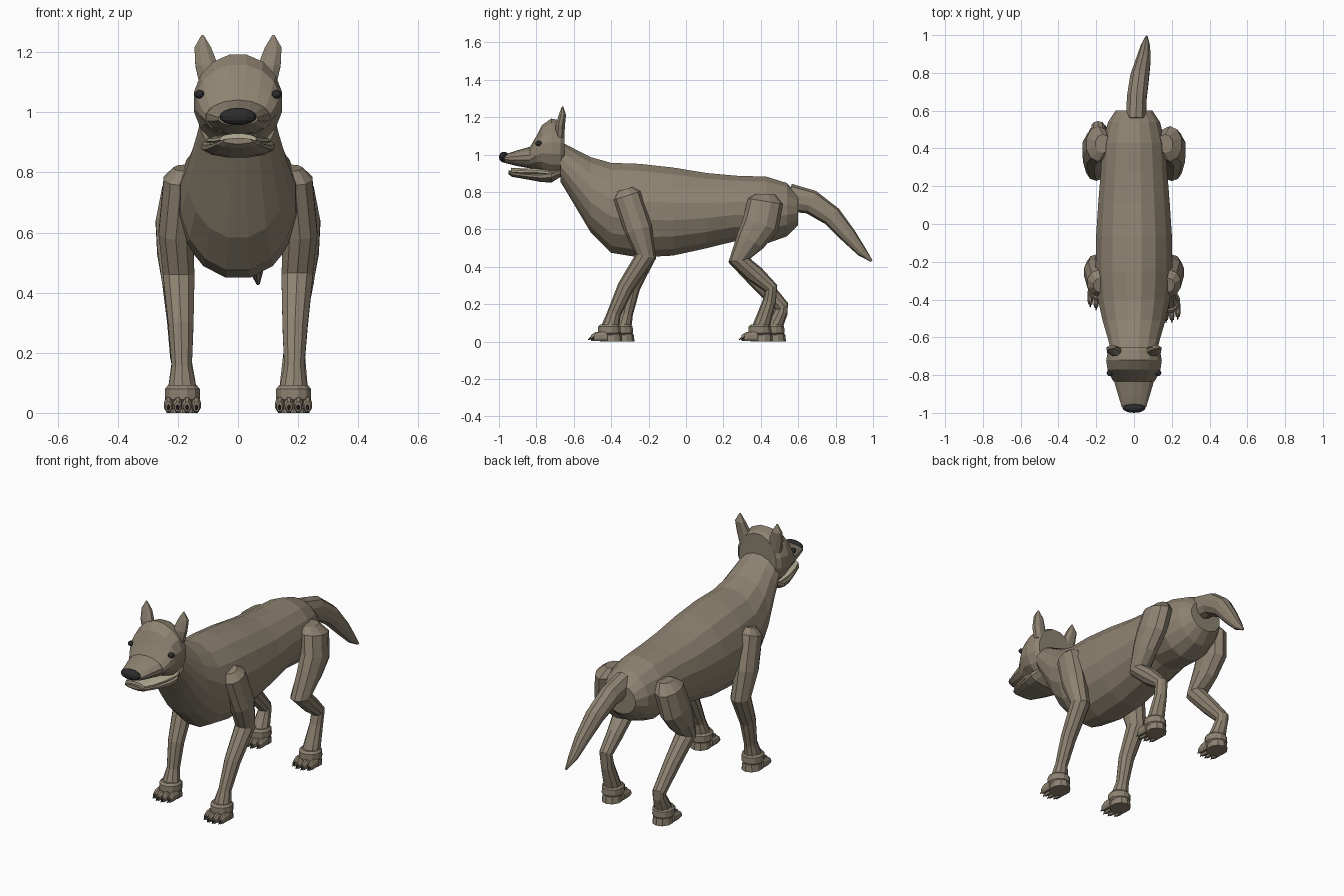
import bpy, bmesh, math
from mathutils import Vector


def material(name, rgb):
    m = bpy.data.materials.new(name)
    m.diffuse_color = (*rgb, 1)
    return m


FUR = material("fur", (0.27, 0.225, 0.165))
DARK = material("dark", (0.025, 0.025, 0.025))
IVORY = material("ivory", (0.48, 0.45, 0.32))


def loft(name, rings, sides=8, mat=FUR, upright=False):
    """Skin elliptical rings (x, y, z, half width in x, half depth across the path)."""
    bm = bmesh.new()
    loops = []
    centres = [Vector(r[:3]) for r in rings]
    for i, (x, y, z, ru, rv) in enumerate(rings):
        t = centres[min(i + 1, len(rings) - 1)] - centres[max(i - 1, 0)]
        u = Vector((1, 0, 0))
        v = Vector((0, 0, 1)) if upright else u.cross(t).normalized()
        loop = []
        for k in range(sides):
            a = 2 * math.pi * (k + 0.5) / sides
            loop.append(bm.verts.new(centres[i] + u * ru * math.cos(a) + v * rv * math.sin(a)))
        loops.append(loop)
    for a, b in zip(loops, loops[1:]):
        for k in range(sides):
            j = (k + 1) % sides
            bm.faces.new((a[k], a[j], b[j], b[k]))
    bm.faces.new(loops[0])
    bm.faces.new(loops[-1])
    bmesh.ops.recalc_face_normals(bm, faces=bm.faces)
    me = bpy.data.meshes.new(name)
    bm.to_mesh(me)
    bm.free()
    me.materials.append(mat)
    ob = bpy.data.objects.new(name, me)
    bpy.context.collection.objects.link(ob)
    return ob


def profile(name, rows, sides, mat=FUR):
    """Upright loft along y from rows of (y, top z, bottom z, half width)."""
    return loft(name, [(0, y, (t + b) / 2, w, (t - b) / 2) for y, t, b, w in rows],
                sides, mat, upright=True)


def ball(name, loc, size, mat):
    bpy.ops.mesh.primitive_uv_sphere_add(segments=12, ring_count=8, location=loc)
    ob = bpy.context.object
    ob.name = name
    ob.scale = size
    ob.data.materials.append(mat)


# Trunk and neck
profile("body", [
    (-0.67, 1.07, 0.85, 0.125), (-0.61, 1.04, 0.75, 0.14), (-0.51, 0.99, 0.58, 0.17),
    (-0.40, 0.96, 0.47, 0.195), (-0.25, 0.955, 0.445, 0.207), (-0.07, 0.935, 0.455, 0.205),
    (0.11, 0.905, 0.495, 0.193), (0.27, 0.89, 0.535, 0.18), (0.43, 0.885, 0.52, 0.17),
    (0.54, 0.85, 0.56, 0.14), (0.60, 0.79, 0.62, 0.10)], 16)

# Tail
loft("tail", [
    (0.01, 0.55, 0.77, 0.055, 0.075), (0.015, 0.67, 0.745, 0.055, 0.065),
    (0.03, 0.78, 0.67, 0.052, 0.055), (0.05, 0.87, 0.565, 0.04, 0.043),
    (0.06, 0.94, 0.48, 0.026, 0.027), (0.067, 0.993, 0.43, 0.006, 0.006)], 10)

# Head, snout and jaws
profile("head", [
    (-0.65, 1.175, 0.89, 0.12), (-0.67, 1.185, 0.88, 0.14), (-0.72, 1.195, 0.875, 0.15),
    (-0.77, 1.16, 0.905, 0.143), (-0.80, 1.10, 0.92, 0.13), (-0.835, 1.04, 0.925, 0.11)], 16)
profile("snout", [
    (-0.80, 1.05, 0.925, 0.112), (-0.84, 1.04, 0.927, 0.106), (-0.91, 1.02, 0.94, 0.085),
    (-0.97, 1.0, 0.955, 0.066)], 14)
profile("lower_jaw", [
    (-0.67, 0.935, 0.88, 0.10), (-0.72, 0.925, 0.848, 0.125), (-0.78, 0.912, 0.853, 0.115),
    (-0.86, 0.908, 0.868, 0.092), (-0.93, 0.914, 0.88, 0.07), (-0.95, 0.915, 0.895, 0.05)], 12)
profile("teeth", [
    (-0.70, 0.925, 0.88, 0.112), (-0.80, 0.926, 0.89, 0.106), (-0.88, 0.927, 0.89, 0.085),
    (-0.935, 0.93, 0.895, 0.062)], 12, IVORY)
ball("nose", (0, -0.973, 0.986), (0.062, 0.027, 0.029), DARK)

# Eyes and ears
for s, side in ((1, "right"), (-1, "left")):
    ball("eye_" + side, (s * 0.128, -0.788, 1.06), (0.017, 0.017, 0.014), DARK)
    loft("ear_" + side, [
        (s * 0.092, -0.675, 1.09, 0.038, 0.026), (s * 0.104, -0.672, 1.155, 0.041, 0.027),
        (s * 0.117, -0.66, 1.215, 0.03, 0.02), (s * 0.118, -0.66, 1.257, 0.004, 0.004)], 8)


def paw(name, x, y):
    # Cuff, heel pad, four toes and claws
    loft(name + "_cuff", [(x, y, 0.092, 0.05, 0.05), (x, y, 0.08, 0.06, 0.062),
                          (x, y, 0.045, 0.06, 0.064), (x, y, 0.035, 0.05, 0.055)], 12)
    loft(name + "_pad", [(x, y + 0.01, 0.04, 0.05, 0.055), (x, y + 0.01, 0, 0.055, 0.06)], 10)
    for i in range(4):
        tx = x + (i - 1.5) * 0.031
        ty = y - (0.015 if i in (1, 2) else 0)
        loft(f"{name}_toe_{i}", [(tx, ty - 0.01, 0.028, 0.015, 0.028),
                                 (tx, ty - 0.06, 0.026, 0.016, 0.026),
                                 (tx, ty - 0.082, 0.02, 0.011, 0.017)], 8, upright=True)
        loft(f"{name}_claw_{i}", [(tx, ty - 0.075, 0.024, 0.008, 0.011),
                                  (tx, ty - 0.098, 0.01, 0.002, 0.002)], 6, DARK, upright=True)


# Front legs: (side, forward reach of the paw)
for s, side, y in ((1, "right", -0.41), (-1, "left", -0.345)):
    loft("front_leg_" + side, [
        (s * 0.18, -0.325, 0.815, 0.035, 0.04), (s * 0.19, -0.315, 0.78, 0.06, 0.075),
        (s * 0.207, -0.255, 0.60, 0.06, 0.075), (s * 0.197, -0.215, 0.455, 0.055, 0.056),
        (s * 0.19, (y - 0.235) / 2, 0.29, 0.044, 0.045),
        (s * 0.187, y + 0.025, 0.15, 0.035, 0.037),
        (s * 0.185, y + 0.005, 0.075, 0.05, 0.048)], 10)
    paw("front_paw_" + side, s * 0.185, y)

# Hind legs: paw, hock and shank differ from side to side
for s, side, y, hock in ((1, "right", 0.395, (0.455, 0.285)), (-1, "left", 0.465, (0.515, 0.185))):
    hy, hz = hock
    loft("hind_leg_" + side, [
        (s * 0.165, 0.425, 0.79, 0.04, 0.05), (s * 0.19, 0.425, 0.75, 0.065, 0.095),
        (s * 0.21, 0.40, 0.63, 0.067, 0.10), (s * 0.21, 0.345, 0.54, 0.062, 0.08),
        (s * 0.20, 0.285, 0.435, 0.055, 0.058),
        (s * 0.193, (0.285 + hy) / 2, (0.435 + hz) / 2, 0.045, 0.048),
        (s * 0.19, hy, hz, 0.037, 0.037),
        (s * 0.187, (hy + y + 0.04) / 2, (hz + 0.14) / 2, 0.036, 0.036),
        (s * 0.185, y + 0.005, 0.075, 0.05, 0.046)], 10)
    paw("hind_paw_" + side, s * 0.185, y)
